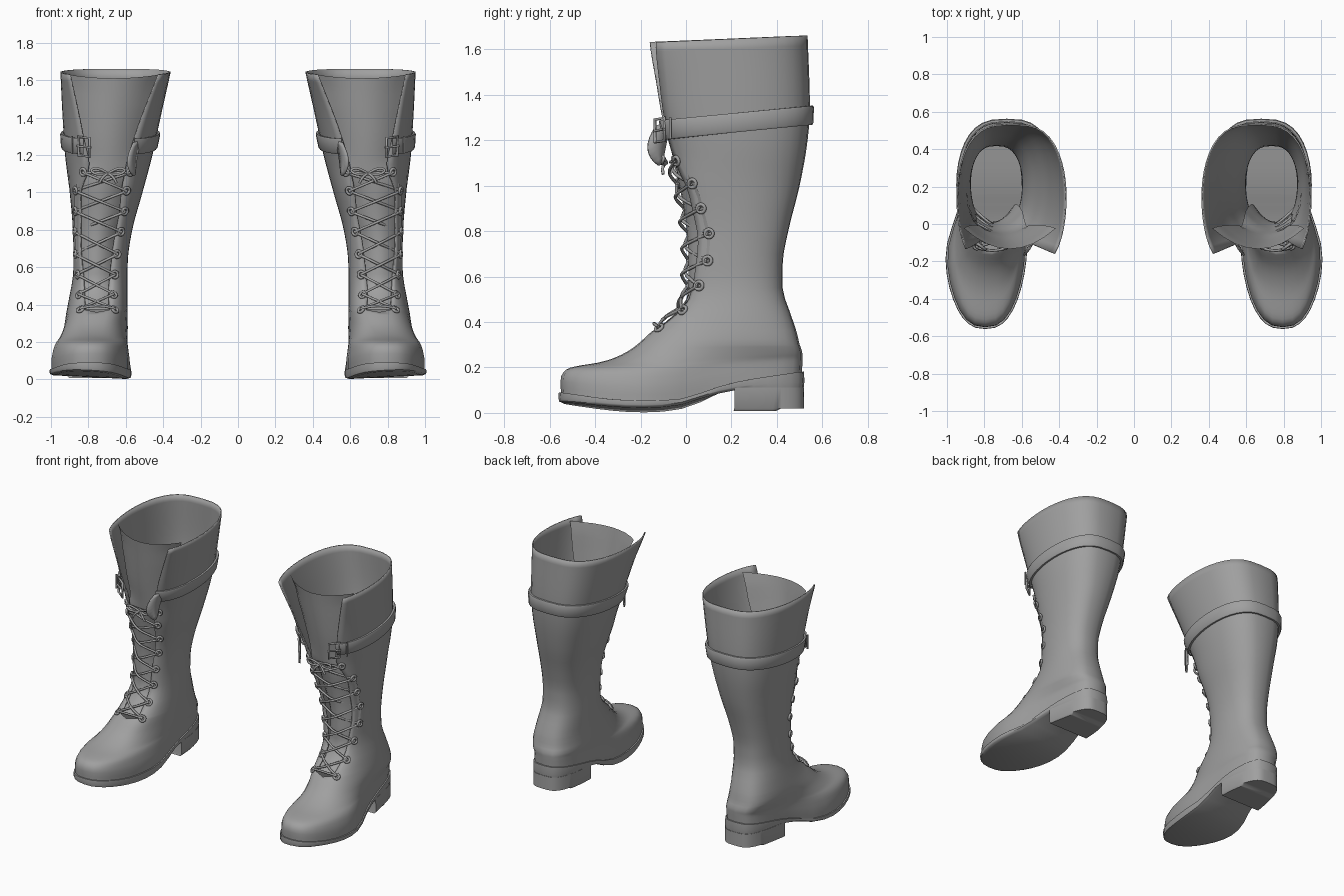
import bpy, bmesh, math
from mathutils import Vector

if "Cube" in bpy.data.objects:
    bpy.data.objects.remove(bpy.data.objects["Cube"])

mat = bpy.data.materials.new("grey_leather")
mat.diffuse_color = (0.35, 0.35, 0.35, 1)
mat.use_nodes = True
mat.node_tree.nodes["Principled BSDF"].inputs["Base Color"].default_value = mat.diffuse_color


def curve(rows, z, c=1):
    """Smooth interpolation of column c over column 0."""
    if z <= rows[0][0]:
        return rows[0][c]
    if z >= rows[-1][0]:
        return rows[-1][c]
    slope = [(b[c] - a[c]) / (b[0] - a[0]) for a, b in zip(rows, rows[1:])]
    i = next(k for k in range(len(slope)) if z <= rows[k + 1][0])
    tan = lambda k: 0 if 0 < k < len(slope) and slope[k - 1] * slope[k] <= 0 else (
        (slope[max(k - 1, 0)] + slope[min(k, len(slope) - 1)]) / 2)
    h = rows[i + 1][0] - rows[i][0]
    t = (z - rows[i][0]) / h
    a, b = rows[i][c], rows[i + 1][c]
    return (a * (1 + 2 * t) * (1 - t) ** 2 + tan(i) * h * t * (1 - t) ** 2
            + b * t * t * (3 - 2 * t) + tan(i + 1) * h * t * t * (t - 1))


# height: front y, back y
FRONT = [(.06, -.55), (.12, -.552), (.165, -.54), (.19, -.51), (.205, -.46), (.22, -.39), (.24, -.325),
         (.27, -.26), (.3, -.215), (.35, -.16), (.4, -.095), (.45, -.035), (.5, 0), (.6, .012), (.75, .012),
         (.9, -.01), (1.01, -.04), (1.12, -.065), (1.3, -.125), (1.45, -.175), (1.63, -.245)]
BACK = [(.06, .51), (.2, .513), (.35, .488), (.45, .455), (.55, .425), (.65, .425), (.8, .45),
        (1, .50), (1.2, .535), (1.35, .545), (1.63, .535)]
# height: inner x, outer x
SIDES = [(.3, .59, .93), (.4, .59, .91), (.6, .59, .88), (.8, .565, .883), (1, .51, .90),
         (1.2, .457, .925), (1.35, .425, .935), (1.63, .36, .95)]
# roundness exponents: height, front half, back half
ROUND = [(.2, .8, .55), (.3, .72, .58), (.4, .58, .68), (.5, .5, .75), (1, .5, .75), (1.15, .58, .72),
         (1.4, .58, .68), (1.63, .5, .66)]
# lacing gap: height, centre x, half width
GAP = [(.36, .748, .065), (.45, .757, .065), (.67, .757, .085), (.9, .737, .105), (1.01, .732, .11),
       (1.12, .70, .10), (1.3, .69, .14), (1.63, .662, .24)]
# foot plan: y, centre x, half width
PLAN = [(-.5, .795, .218), (-.15, .789, .213), (.1, .757, .172), (.3, .742, .165), (.5, .738, .165)]
SOLE_TOP = [(-.56, .085), (-.25, .05), (0, .06), (.1, .095), (.2, .125), (.5, .175)]
SOLE_BOTTOM = [(-.56, .042), (-.2, .01), (0, .03), (.12, .078), (.2, .098), (.5, .1)]
GAP_START = .365


def skin(z, s, side, out=0.0):
    """Boot surface: s runs 0 at the front to 1 at the back, side -1 inner / 1 outer."""
    yf, yb = curve(FRONT, z), curve(BACK, z)
    y = yf + (yb - yf) * (1 - math.cos(math.pi * s)) / 2
    rnd = max(0, math.sin(math.pi * s)) ** curve(ROUND, z, 1 if s < .5 else 2)
    xl, xr = curve(SIDES, z, 1), curve(SIDES, z, 2)
    f = min(1, max(0, (.4 - z) / .24))
    f = f * f * (3 - 2 * f)
    taper = 1 - .1 * max(0, min(1, (z - .12) / .1)) * max(0, min(1, .6 - y * 2))
    cx = (1 - f) * (xl + xr) / 2 + f * curve(PLAN, y, 1)
    hw = (1 - f) * (xr - xl) / 2 + f * curve(PLAN, y, 2) * taper
    x = cx + side * (hw + out) * rnd
    y -= out * math.cos(math.pi * s)
    if z < .3:                                   # low rings follow the arch of the sole
        zs = curve(SOLE_TOP, y)
        z = zs + (z - .06) * (.3 - zs) / .24
    elif z > 1.4:                                # rim rises to the back
        z += .03 * (z - 1.4) / .23 * (y + .14) / .67
    return Vector((x, y, z))


def edge_s(z, side, extra=0.0):
    """s where the flap edge lies (plus an extra distance from it)."""
    if z < GAP_START:
        return 0
    cx = (curve(SIDES, z, 1) + curve(SIDES, z, 2)) / 2
    hw = (curve(SIDES, z, 2) - curve(SIDES, z, 1)) / 2
    target = curve(GAP, z, 1) + side * (curve(GAP, z, 2) + extra)
    r = min(1, max(0.02, side * (target - cx) / hw))
    return math.asin(r ** (1 / curve(ROUND, z))) / math.pi


def ring(z, n=16, out=0.0, start=None):
    pts = []
    for side in (-1, 1):
        s0 = edge_s(z, side) if start is None else start
        half = [skin(z, s0 + (1 - s0) * i / n, side, out) for i in range(n + 1)]
        pts += half if side < 0 else half[-2::-1]
    return pts


def finish(ob):
    ob.data.materials.append(mat)
    m = ob.modifiers.new("Mirror", "MIRROR")     # second boot
    m.use_mirror_merge = False
    return ob


def loft(name, rings, caps=(False, False), wrap=False, thick=0.0):
    bm = bmesh.new()
    vs = [[bm.verts.new(p) for p in r] for r in rings]
    m = len(rings[0])
    for a, b in zip(vs, vs[1:]):
        for i in range(m if wrap else m - 1):
            j = (i + 1) % m
            bm.faces.new((a[i], a[j], b[j], b[i]))
    for r, cap in ((vs[0], caps[0]), (vs[-1], caps[1])):
        for i in range((m - 1) // 2 if cap else 0):
            quad = (r[i], r[i + 1], r[m - 2 - i], r[m - 1 - i])
            bm.faces.new(tuple(dict.fromkeys(quad)))
    bmesh.ops.remove_doubles(bm, verts=bm.verts, dist=.0004)
    bmesh.ops.recalc_face_normals(bm, faces=bm.faces)
    me = bpy.data.meshes.new(name)
    bm.to_mesh(me)
    bm.free()
    ob = bpy.data.objects.new(name, me)
    bpy.context.collection.objects.link(ob)
    bpy.context.view_layer.objects.active = ob
    ob.select_set(True)
    bpy.ops.object.shade_smooth_by_angle(angle=math.radians(40))
    ob.select_set(False)
    if thick:
        s = ob.modifiers.new("Thickness", "SOLIDIFY")
        s.thickness, s.offset = thick, -1
    return finish(ob)


def tube(name, paths, radius, cyclic=False, kind="NURBS"):
    cu = bpy.data.curves.new(name, "CURVE")
    cu.dimensions, cu.bevel_depth, cu.bevel_resolution, cu.resolution_u = "3D", radius, 1, 4
    for pts in paths:
        sp = cu.splines.new(kind)
        sp.points.add(len(pts) - 1)
        for q, p in zip(sp.points, pts):
            q.co = (*p, 1)
        sp.use_cyclic_u, sp.order_u, sp.use_endpoint_u = cyclic, 3, not cyclic
    ob = bpy.data.objects.new(name, cu)
    bpy.context.collection.objects.link(ob)
    return finish(ob)


# Upper: foot and shaft in one shell, open along the lacing
levels = [.06, .09, .12, .145, .165, .18, .19, .198, .205, .213, .22, .23, .24, .255, .27, .285, .3, .325, .345,
          .36, .372] + [.4 + .05 * i for i in range(24)] + [1.59, 1.63]
loft("upper", [ring(z) for z in levels], caps=(True, False), thick=.008)

# Tongue behind the gap, its wings folding inwards near the top
TONGUE = [(.36, -.13), (.4, -.085), (.45, -.028), (.5, .005), (.6, .01), (.7, .01), (.9, -.01),
          (1, -.03), (1.12, -.05), (1.3, -.085), (1.62, -.135)]
rows = []
for i in range(27):
    z = .375 + i * 1.235 / 26
    yc = curve(TONGUE, z)
    ye = max(skin(z, edge_s(z, k), k).y for k in (-1, 1))
    top = min(1, max(0, (z - 1.1) / .45))
    k = max(.02 + .08 * top, ye + .014 - yc)
    wide = 1.3 - .25 * top
    rows.append([Vector((curve(GAP, z, 1) + u / 4 * wide * curve(GAP, z, 2),
                         yc + k * (u / 4 * wide) ** 2, z + (.02 * (u / 4) ** 2 if z > 1.5 else 0)))
                 for u in range(-4, 5)])
loft("tongue", rows)


# Sole and heel
def sole_ring(out, zf, start=0.0):
    pts = ring(.1, 20, out, start)
    return [Vector((p.x, p.y, zf(p))) for p in pts]


bottom = lambda p: curve(SOLE_BOTTOM, p.y) + .05 * (p.x - .75) * (p.y < .1)
loft("sole", [sole_ring(-.015, lambda p: curve(SOLE_TOP, p.y) + .006),
              sole_ring(.008, lambda p: curve(SOLE_TOP, p.y) + .006),
              sole_ring(.01, lambda p: (curve(SOLE_TOP, p.y) + bottom(p)) / 2),
              sole_ring(.006, lambda p: bottom(p) + .006), sole_ring(-.01, bottom)], caps=(True, True))
START = .642
loft("heel", [sole_ring(.008, lambda p: .112, START), sole_ring(.009, lambda p: .02, START),
              sole_ring(0, lambda p: .008 + .012 * (p.y > .4), START)], caps=(True, True), wrap=True)

# Eyelets
HEIGHTS = [.36, .45, .56, .67, .79, .9, 1.01, 1.11]
spots, eyelets = {}, []
for i, z in enumerate(HEIGHTS):
    for side in (-1, 1):
        z2 = max(z, .37)
        s = edge_s(z2, side, .023)
        p = skin(z2, s, side)
        along = (skin(z2, s + .03, side) - p).normalized()
        up = (skin(z2 + .02, s, side) - p).normalized()
        nor = along.cross(up) * -side
        if nor.y > 0:
            nor = -nor
        up = nor.cross(along).normalized()
        c = p + nor.normalized() * .006
        eyelets.append([c + .019 * (along * math.cos(a) + up * math.sin(a))
                        for a in [k * math.pi / 4 for k in range(8)]])
        spots[i, side] = c + nor.normalized() * .006
tube("eyelets", eyelets, .008, True)

# Crossed laces, bottom bar and bow
paths = [[spots[0, -1], spots[0, -1].lerp(spots[0, 1], .5) + Vector((0, -.045, .03)), spots[0, 1]]]
for i in range(7):
    for side in (-1, 1):
        a, b = spots[i, -side], spots[i + 1, side]
        m = (a + b) / 2
        m.y = min(m.y, curve(TONGUE, m.z)) - .02 - .008 * side
        paths.append([a, a.lerp(m, .7) + Vector((0, -.01, 0)), m, b.lerp(m, .7) + Vector((0, -.01, 0)), b])
knot = Vector((.695, -.085, 1.1))
paths.append([spots[7, -1], knot, spots[7, 1]])
for side in (-1, 1):
    paths.append([knot + Vector(o) for o in ((0, 0, 0), (side * .05, -.02, .035), (side * .10, -.01, .02),
                                             (side * .06, -.025, -.01), (0, 0, 0))])
    paths.append([knot, knot + Vector((side * .03, -.025, -.01)), knot + Vector((side * .045, -.015, -.05))])
tube("laces", paths, .0075)

# Strap around the calf, rising to the back
strap_line = []
for side in (-1, 1):
    s0 = edge_s(1.25, side)
    half = [(side, s0 + (1 - s0) * i / 16) for i in range(17)]
    strap_line += [(a, s, skin(1.28, s, a)) for a, s in (half if side < 0 else half[-2::-1])]
profile = [(-.042, .002), (-.042, .014), (-.034, .018), (.034, .018), (.042, .014), (.042, .002)]
loft("strap", [[skin(1.245 + dz + .065 * (q.y + .1) / .65, s, side, out) for side, s, q in strap_line]
               for dz, out in profile])

# Hanging strap tail: a leaf shaped flap on the inner side
tail = []
for i in range(9):
    t = i / 8
    w = .05 * math.sin(math.pi * (.2 + .78 * t)) ** .7
    mid = Vector((.545 + .025 * math.sin(t * 2.5), -.10 - .025 * math.sin(t * 2.6), 1.275 - .185 * t))
    tail.append([mid + Vector((-.5, .85, .3)) * w * k for k in (1, 0, -1)])
loft("strap_tail", tail, thick=.01)

# Buckle frame and prong at the outer end of the strap
c = skin(1.245, edge_s(1.25, 1), 1, .025)
d = (skin(1.25, edge_s(1.25, 1) + .06, 1, .025) - c).normalized()
c -= d * .01
up = Vector((0, 0, 1))
tube("buckle_frame", [[c + d * a * .035 + up * b * .05 for a, b in ((-1, -1), (1, -1), (1, 1), (-1, 1))]],
     .008, True, "POLY")
tube("buckle_prong", [[c - d * .045, c + d * .04 + Vector((.006, -.006, 0))],
                      [c + d * .08 - up * .048, c + d * .08 + up * .048]], .006, False, "POLY")
